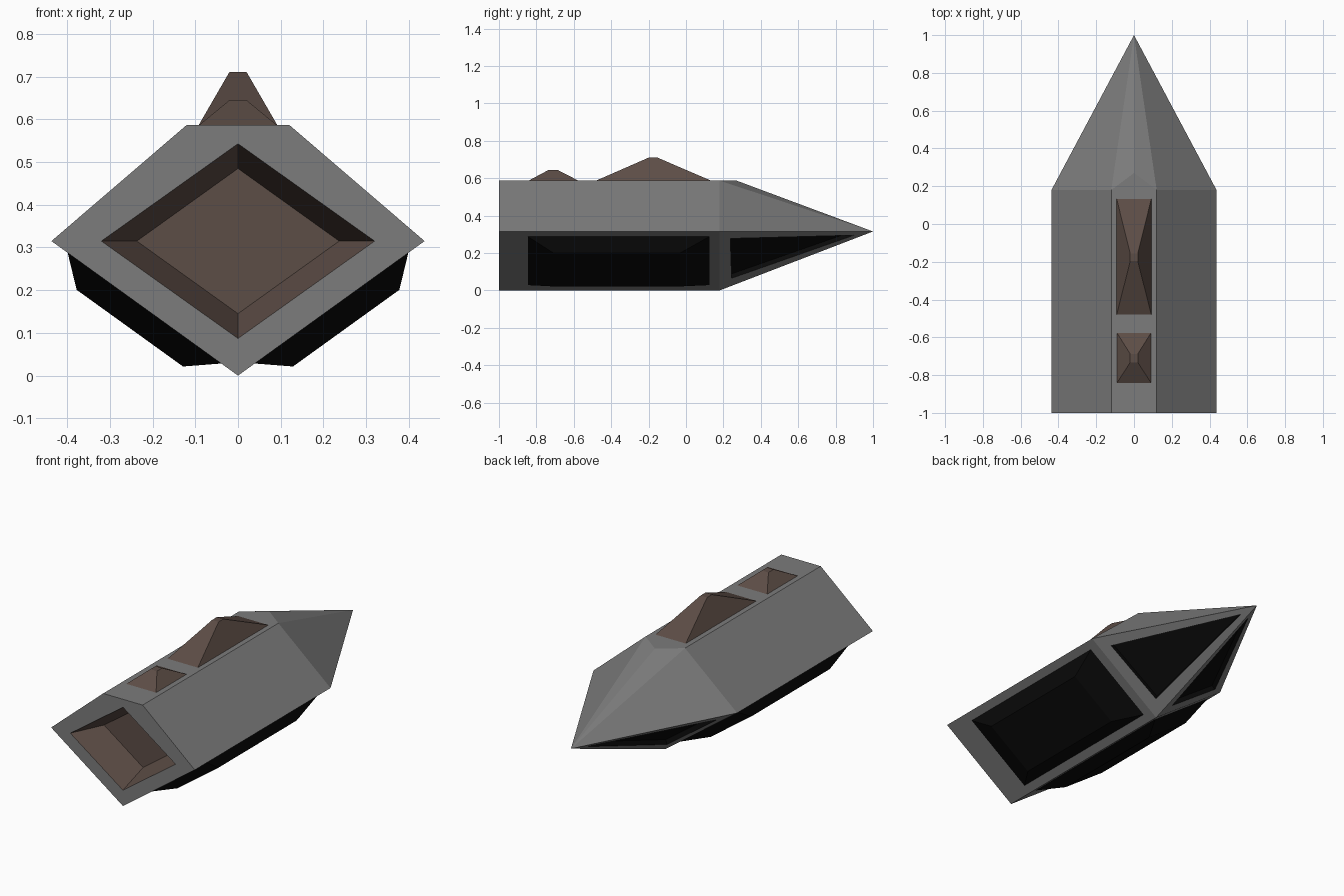
import bpy, bmesh
from mathutils import Vector

if "Cube" in bpy.data.objects:
    bpy.data.objects.remove(bpy.data.objects["Cube"])


def mat(name, rgb):
    m = bpy.data.materials.new(name)
    m.diffuse_color = (*rgb, 1)
    m.use_nodes = True
    m.node_tree.nodes["Principled BSDF"].inputs["Base Color"].default_value = m.diffuse_color
    return m


GREY = mat("hull grey", (0.2, 0.2, 0.2))
BROWN = mat("dark brown", (0.108, 0.074, 0.061))
BLACK = mat("black", (0.003, 0.003, 0.003))


def finish(bm, name, mats):
    bmesh.ops.recalc_face_normals(bm, faces=bm.faces[:])
    me = bpy.data.meshes.new(name)
    bm.to_mesh(me)
    bm.free()
    for m in mats:
        me.materials.append(m)
    ob = bpy.data.objects.new(name, me)
    bpy.context.collection.objects.link(ob)
    return ob


def frustum(name, base, top, m):
    """Block joining a base outline to a smaller top outline."""
    bm = bmesh.new()
    a = [bm.verts.new(p) for p in base]
    b = [bm.verts.new(p) for p in top]
    n = len(a)
    bm.faces.new(a)
    bm.faces.new(b)
    for i in range(n):
        bm.faces.new((a[i], a[(i + 1) % n], b[(i + 1) % n], b[i]))
    return finish(bm, name, [m])


# Hull: extruded five-sided profile with pointed nose
W, MID, TOP, TW, SH = 0.437, 0.315, 0.587, 0.12, 0.18
profile = [(-TW, TOP), (TW, TOP), (W, MID), (0, 0), (-W, MID)]
bm = bmesh.new()
back = [bm.verts.new((x, -1, z)) for x, z in profile]
front = [bm.verts.new((x, SH, z)) for x, z in profile]
tip = bm.verts.new((0, 1, MID))
brow = bm.verts.new((0, 0.27, TOP))
for i in range(5):
    j = (i + 1) % 5
    bm.faces.new((back[i], back[j], front[j], front[i]))
bm.faces.new((front[0], front[1], brow))
bm.faces.new((front[0], brow, tip))
bm.faces.new((brow, front[1], tip))
windows = []
for i in range(1, 5):
    f = bm.faces.new((front[i], front[(i + 1) % 5], tip))
    if i in (2, 3):
        windows.append(f)


# Engine recess in the back: nested diamonds
def diamond(w, h, y):
    return [bm.verts.new(p) for p in
            ((0, y, MID + h), (w, y, MID), (0, y, MID - h), (-w, y, MID))]


rings = [diamond(0.32, 0.228, -1), diamond(0.237, 0.17, -0.825),
         diamond(0.19, 0.138, -0.825)]
d = rings[0]
bm.faces.new((back[0], back[1], d[0]))
for i in range(4):
    bm.faces.new((back[i + 1], back[(i + 2) % 5], d[(i + 1) % 4], d[i]))
brown = [bm.faces.new(rings[2])]
for r, s in zip(rings, rings[1:]):
    for i in range(4):
        j = (i + 1) % 4
        brown.append(bm.faces.new((r[i], r[j], s[j], s[i])))
for f in brown:
    f.material_index = 1

# Nose windows: inset and slightly recessed
bmesh.ops.recalc_face_normals(bm, faces=bm.faces[:])
for f in windows:
    bmesh.ops.inset_region(bm, faces=[f], thickness=0.107)
    bmesh.ops.inset_region(bm, faces=[f], thickness=0.004, depth=-0.025)
    f.material_index = 2
    for e in f.edges:
        for g in e.link_faces:
            g.material_index = 2
finish(bm, "hull", [GREY, BROWN, BLACK])

# Underside panels: bevelled blocks on both lower slopes
along = Vector((W, 0, MID)).normalized()
out = Vector((MID, 0, -W)).normalized()


def slope_rect(side, s0, s1, y0, y1, h):
    pts = []
    for s, y in ((s0, y0), (s1, y0), (s1, y1), (s0, y1)):
        p = along * s + out * h
        pts.append((side * p.x, y, p.z))
    return pts


for side, tag in ((1, "right"), (-1, "left")):
    frustum("lower_panel_" + tag,
            slope_rect(side, 0.046, 0.494, -0.85, 0.13, -0.002),
            slope_rect(side, 0.117, 0.424, -0.71, -0.03, 0.058), BLACK)


# Deck houses: tapered blocks on the top
def rect(w, y0, y1, z):
    return [(-w, y0, z), (w, y0, z), (w, y1, z), (-w, y1, z)]


for name, y0, y1, t0, t1, z in (("large_deck_house", -0.485, 0.138, -0.197, -0.155, 0.711),
                                ("small_deck_house", -0.845, -0.572, -0.733, -0.688, 0.645)):
    frustum(name, rect(0.093, y0, y1, TOP - 0.002), rect(0.02, t0, t1, z), BROWN)
